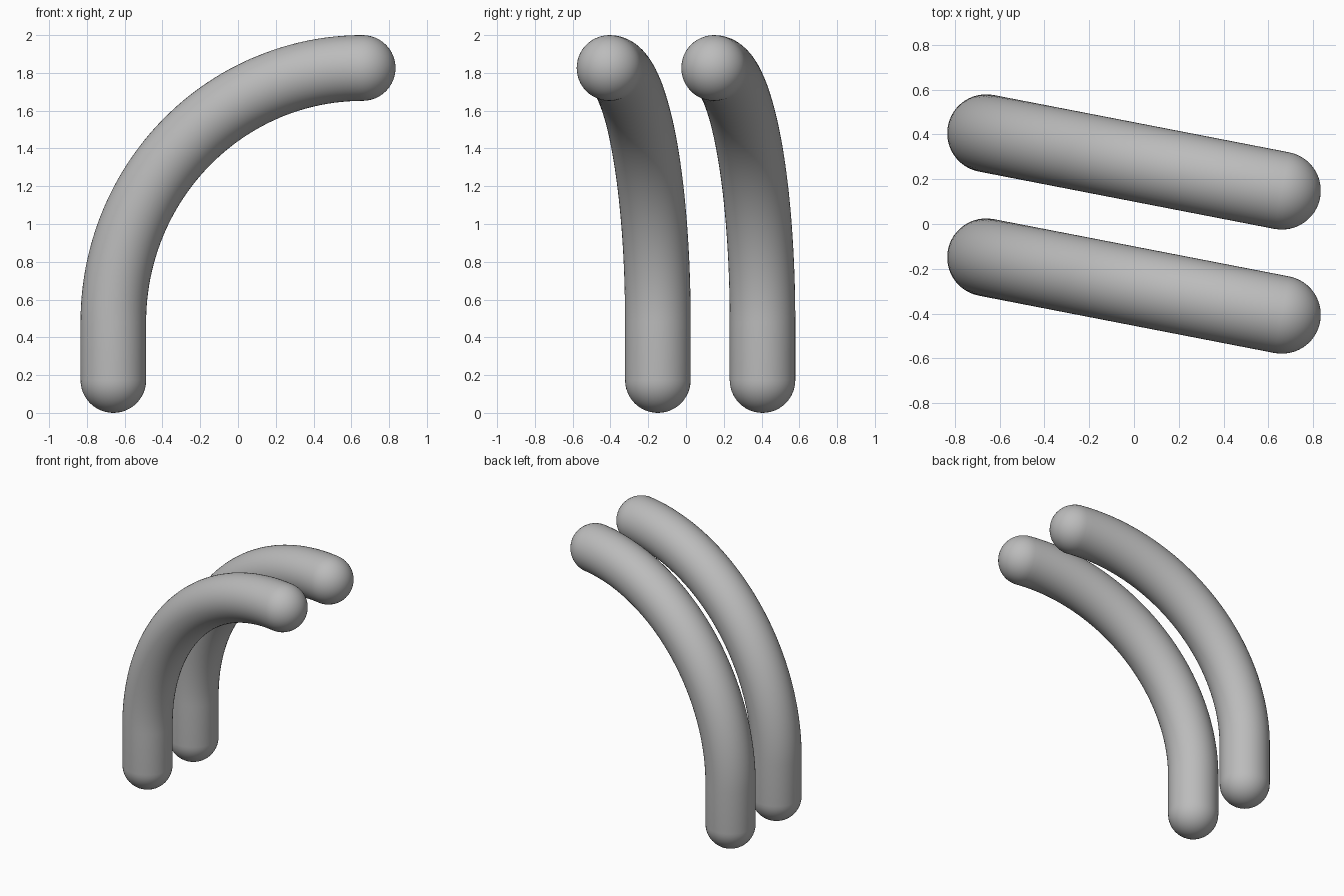
import bpy, bmesh
from math import sin, cos, pi, atan2, hypot
from mathutils import Vector

cube = bpy.data.objects.get("Cube")
if cube:
    bpy.data.objects.remove(cube, do_unlink=True)

RADIUS = 0.174
START_X, END_X = -0.66, 0.66
DROP_Y = -0.256                      # sideways lean over the whole bend
BEND = hypot(END_X - START_X, DROP_Y)
TOP_Z = 2 - RADIUS
SIDES, CAP_STEPS, BEND_STEPS = 48, 12, 48

gray = bpy.data.materials.new("plain gray")
gray.use_nodes = True
gray.diffuse_color = (0.5, 0.5, 0.5, 1)
gray.node_tree.nodes["Principled BSDF"].inputs["Base Color"].default_value = (0.5, 0.5, 0.5, 1)


def stations():
    """Rings along the tube: run, height, bend angle, radius."""
    rings = []
    # Rounded foot
    for i in range(1, CAP_STEPS):
        a = pi / 2 * i / CAP_STEPS
        rings.append((0, RADIUS - RADIUS * cos(a), 0, RADIUS * sin(a)))
    rings.append((0, RADIUS, 0, RADIUS))
    # Straight leg leading into a quarter bend
    for i in range(BEND_STEPS + 1):
        a = pi / 2 * i / BEND_STEPS
        rings.append((BEND * (1 - cos(a)), TOP_Z - BEND + BEND * sin(a), a, RADIUS))
    # Rounded tip
    for i in range(1, CAP_STEPS):
        a = pi / 2 * i / CAP_STEPS
        rings.append((BEND + RADIUS * sin(a), TOP_Z, pi / 2, RADIUS * cos(a)))
    return rings


def bent_tube(name, start_y):
    yaw = atan2(DROP_Y, END_X - START_X)
    along = Vector((cos(yaw), sin(yaw), 0))
    side = Vector((-sin(yaw), cos(yaw), 0))
    up = Vector((0, 0, 1))
    base = Vector((START_X, start_y, 0))
    bm = bmesh.new()
    rings = []
    for run, height, bend, r in stations():
        centre = base + along * run + up * height
        across = along * cos(bend) - up * sin(bend)
        rings.append([bm.verts.new(centre + r * (across * cos(t) + side * sin(t)))
                      for t in (2 * pi * k / SIDES for k in range(SIDES))])
    # Skin the rings
    for lower, upper in zip(rings, rings[1:]):
        for k in range(SIDES):
            n = (k + 1) % SIDES
            bm.faces.new((lower[k], lower[n], upper[n], upper[k]))
    # Close both ends at a pole
    foot = bm.verts.new(base)
    tip = bm.verts.new(base + along * (BEND + RADIUS) + up * TOP_Z)
    for k in range(SIDES):
        n = (k + 1) % SIDES
        bm.faces.new((foot, rings[0][n], rings[0][k]))
        bm.faces.new((tip, rings[-1][k], rings[-1][n]))
    bmesh.ops.recalc_face_normals(bm, faces=bm.faces)
    for face in bm.faces:
        face.smooth = True
    mesh = bpy.data.meshes.new(name)
    bm.to_mesh(mesh)
    bm.free()
    mesh.materials.append(gray)
    tube = bpy.data.objects.new(name, mesh)
    bpy.context.collection.objects.link(tube)


# Two identical tubes, one behind the other
bent_tube("front_bent_tube", -0.149)
bent_tube("back_bent_tube", 0.405)
